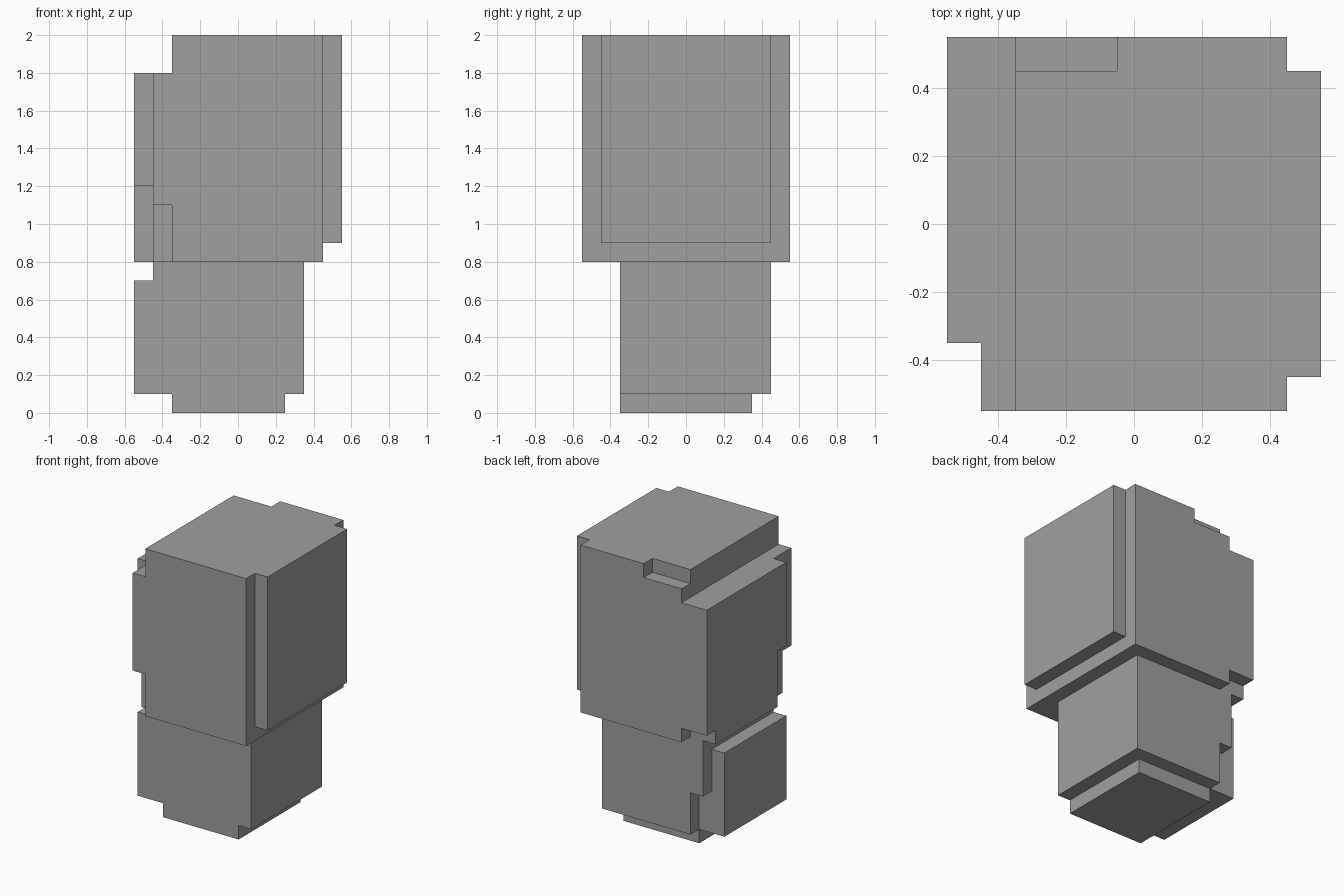
import bpy

if "Cube" in bpy.data.objects:
    bpy.data.objects.remove(bpy.data.objects["Cube"])

grey = bpy.data.materials.new("mid grey")
grey.diffuse_color = (0.35, 0.35, 0.35, 1)
grey.use_nodes = True
grey.node_tree.nodes["Principled BSDF"].inputs["Base Color"].default_value = grey.diffuse_color


def box(name, x, y, z):
    """Axis-aligned box from (min, max) ranges."""
    bpy.ops.mesh.primitive_cube_add(size=1)
    ob = bpy.context.object
    ob.name = name
    for v in ob.data.vertices:
        v.co = [r[0] + (c + 0.5) * (r[1] - r[0]) for c, r in zip(v.co, (x, y, z))]
    ob.data.materials.append(grey)
    return ob


def notch(target, x, y, z):
    """Cut a box-shaped notch out of the target."""
    cutter = box("cutter", x, y, z)
    mod = target.modifiers.new("notch", 'BOOLEAN')
    mod.operation, mod.solver, mod.object = 'DIFFERENCE', 'EXACT', cutter
    bpy.context.view_layer.objects.active = target
    bpy.ops.object.modifier_apply(modifier=mod.name)
    bpy.data.objects.remove(cutter, do_unlink=True)


# Upper block with its stepped left shoulder and corner notches
upper = box("upper_block", (-0.45, 0.45), (-0.55, 0.55), (0.8, 2.0))
notch(upper, (-0.7, -0.35), (-0.7, 0.7), (1.8, 2.2))      # left shoulder
notch(upper, (-0.5, -0.05), (0.45, 0.7), (1.9, 2.2))      # top back
notch(upper, (-0.7, -0.35), (0.45, 0.7), (0.6, 0.9))      # bottom back corner
notch(upper, (-0.7, -0.35), (-0.7, -0.45), (0.6, 1.1))    # bottom front corner

# Side panels of the upper block
left = box("upper_left_panel", (-0.55, -0.45), (-0.35, 0.55), (0.8, 1.8))
notch(left, (-0.7, -0.3), (-0.7, -0.25), (0.6, 1.2))
notch(left, (-0.7, -0.3), (0.45, 0.7), (0.6, 0.9))
box("upper_right_panel", (0.45, 0.55), (-0.45, 0.45), (0.9, 2.0))

# Lower block, its left panel and the base
lower = box("lower_block", (-0.45, 0.35), (-0.35, 0.45), (0.1, 0.8))
notch(lower, (-0.7, -0.35), (0.35, 0.7), (0.0, 0.4))
box("lower_left_panel", (-0.55, -0.45), (-0.35, 0.35), (0.1, 0.7))
box("base", (-0.35, 0.25), (-0.35, 0.35), (0.0, 0.1))
